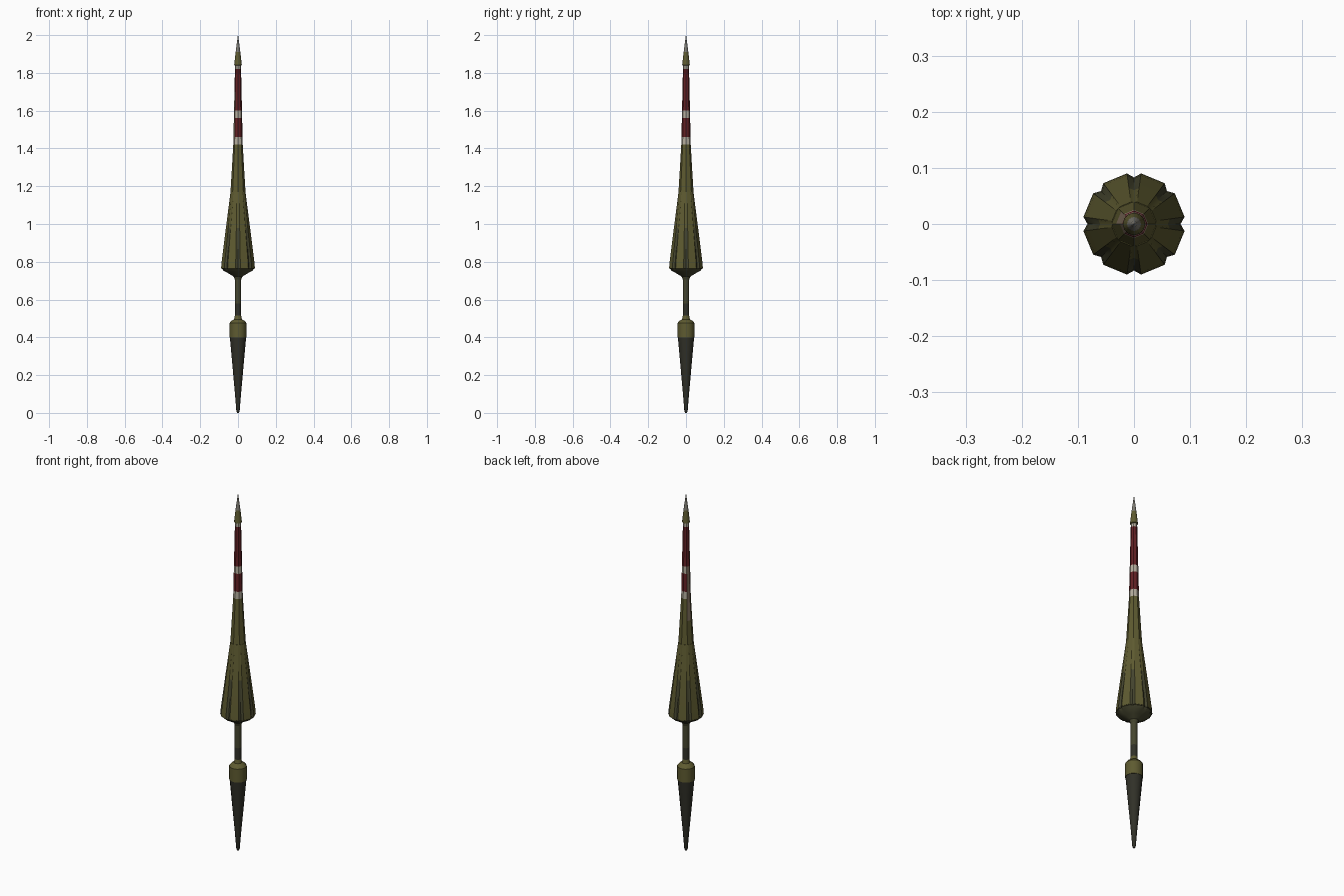
import bpy, bmesh, math

if "Cube" in bpy.data.objects:
    bpy.data.objects.remove(bpy.data.objects["Cube"])


def paint(name, r, g, b):
    m = bpy.data.materials.new(name)
    m.diffuse_color = (r, g, b, 1)
    m.use_nodes = True
    m.node_tree.nodes["Principled BSDF"].inputs["Base Color"].default_value = m.diffuse_color
    return m


OLIVE = paint("olive", 0.112, 0.104, 0.030)
DARK_OLIVE = paint("dark olive", 0.060, 0.060, 0.028)
BLACK = paint("grip black", 0.030, 0.030, 0.021)
RED = paint("dark red", 0.125, 0.015, 0.018)
WHITE = paint("dirty white", 0.46, 0.42, 0.34)
TAN = paint("worn tan", 0.22, 0.16, 0.11)
STEEL = paint("steel", 0.21, 0.20, 0.17)


def lathe(name, rings, sides, mats, rule=None):
    """Stack rings of (z, radius[, notch radius]) into a closed solid.
    With a notch radius, each of the sides gets a groove at its corner."""
    bm = bmesh.new()
    loops = []
    for ring in rings:
        z, r = ring[0], ring[1]
        pts = []
        for i in range(sides):
            a = math.tau * i / sides
            if len(ring) == 3:
                d = math.radians(8)
                pts += [(a - d, r), (a, ring[2]), (a + d, r)]
            else:
                pts.append((a, r))
        loops.append([bm.verts.new((q * math.cos(a), q * math.sin(a), z)) for a, q in pts])
    n = len(loops[0])
    for lo, hi in zip(loops, loops[1:]):
        for i in range(n):
            j = (i + 1) % n
            bm.faces.new((lo[i], lo[j], hi[j], hi[i]))
    bm.faces.new(loops[0][::-1])
    bm.faces.new(loops[-1])
    bmesh.ops.recalc_face_normals(bm, faces=bm.faces)
    if rule:
        for f in bm.faces:
            c = f.calc_center_median()
            f.material_index = rule(c.z, math.degrees(math.atan2(c.y, c.x)) % 360)
    me = bpy.data.meshes.new(name)
    bm.to_mesh(me)
    bm.free()
    for m in mats:
        me.materials.append(m)
    ob = bpy.data.objects.new(name, me)
    bpy.context.collection.objects.link(ob)
    bpy.ops.object.select_all(action='DESELECT')
    ob.select_set(True)
    bpy.context.view_layer.objects.active = ob
    bpy.ops.object.shade_smooth_by_angle(angle=math.radians(32))
    return ob


# grip: dark tapered handle
lathe("tail_grip", [(0, 0.005), (0.012, 0.009), (0.10, 0.016), (0.20, 0.025),
                    (0.30, 0.034), (0.40, 0.043)], 12, [BLACK])

# collar above the grip
lathe("tail_collar", [(0.40, 0.045), (0.475, 0.045), (0.487, 0.036), (0.495, 0.021),
                      (0.515, 0.017)], 12, [OLIVE])

# thin rod linking the collar and the warhead, darker in its lower half
lathe("rod", [(0.49, 0.017), (0.58, 0.017), (0.715, 0.017)], 12, [BLACK, DARK_OLIVE],
      lambda z, a: 0 if z < 0.58 else 1)

# underside of the fluted head
lathe("head_base", [(0.705, 0.017, 0.017), (0.722, 0.023, 0.023), (0.738, 0.05, 0.048),
                    (0.752, 0.076, 0.071), (0.768, 0.091, 0.083)], 8, [DARK_OLIVE])


# fluted head: eight panels with grooves that fade out upward
def head_rule(z, a):
    off = abs((a + 22.5) % 45 - 22.5)
    return 1 if off < 7 and z < 1.0 else 0


lathe("fluted_head", [(0.765, 0.0905, 0.083), (0.80, 0.0875, 0.0805), (0.98, 0.0645, 0.0605),
                      (1.17, 0.0395, 0.0395)], 8, [OLIVE, DARK_OLIVE], head_rule)

# olive neck, with a worn strip on the left
lathe("neck", [(1.165, 0.040), (1.30, 0.032), (1.42, 0.025)], 8, [OLIVE, TAN],
      lambda z, a: 1 if z > 1.3 and 150 < a < 165 else 0)

# striped shaft: white, red, white, red, white, with worn paint on the left
BANDS = [1.42, 1.46, 1.56, 1.60, 1.70, 1.82, 1.845]


def band_rule(z, a):
    if (195 < a < 210 and z < 1.70) or (150 < a < 165 and z < 1.60):
        return 2
    return 0 if z < 1.46 or 1.56 < z < 1.60 or z > 1.82 else 1


lathe("striped_shaft", [(z, 0.025 - (z - 1.42) * 0.022) for z in BANDS], 8,
      [WHITE, RED, TAN], band_rule)

# pointed tip: olive sleeve, steel point
lathe("tip", [(1.838, 0.014), (1.842, 0.020), (1.87, 0.017), (1.91, 0.0125),
              (1.96, 0.006), (2.0, 0.0006)], 12, [OLIVE, STEEL],
      lambda z, a: 0 if z < 1.89 else 1)
